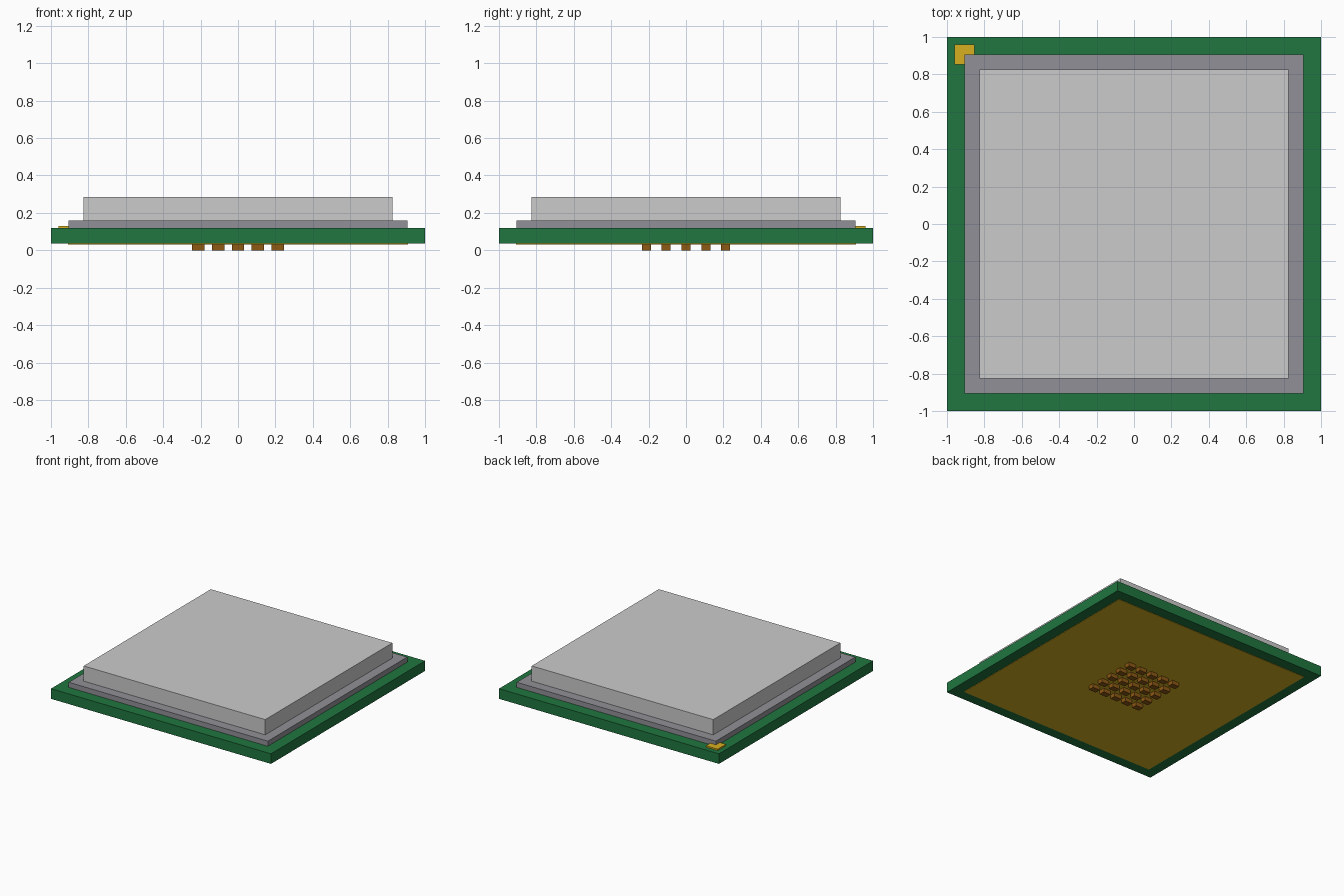
import bpy
import bmesh
from mathutils import Matrix, Vector

if "Cube" in bpy.data.objects:
    bpy.data.objects.remove(bpy.data.objects["Cube"])


def material(name, rgb):
    m = bpy.data.materials.new(name)
    m.diffuse_color = (*rgb, 1.0)
    m.use_nodes = True
    m.node_tree.nodes["Principled BSDF"].inputs["Base Color"].default_value = m.diffuse_color
    return m


def add_box(bm, x, y, z):
    """Add a box given (min, max) ranges on each axis."""
    size = Vector((x[1] - x[0], y[1] - y[0], z[1] - z[0]))
    mid = Vector((sum(x) / 2, sum(y) / 2, sum(z) / 2))
    bmesh.ops.create_cube(bm, size=1.0, matrix=Matrix.Translation(mid) @ Matrix.Diagonal((*size, 1.0)))


def make(name, boxes, mat=None):
    bm = bmesh.new()
    for b in boxes:
        add_box(bm, *b)
    mesh = bpy.data.meshes.new(name)
    bm.to_mesh(mesh)
    bm.free()
    if mat:
        mesh.materials.append(mat)
    obj = bpy.data.objects.new(name, mesh)
    bpy.context.collection.objects.link(obj)
    return obj


def square(h, z0, z1):
    return ((-h, h), (-h, h), (z0, z1))


green = material("board_green", (0.014, 0.18, 0.05))
gold = material("contact_gold", (0.68, 0.43, 0.014))
copper = material("copper", (0.27, 0.10, 0.007))

# Board and two-step metal lid
make("substrate", [square(1.0, 0.035, 0.118)], green)
make("lid_flange", [square(0.905, 0.118, 0.16)], material("flange_grey", (0.28, 0.28, 0.31)))
make("lid_top", [square(0.825, 0.16, 0.285)])

# Corner orientation marker, partly tucked under the lid
make("corner_marker", [((-0.96, -0.853), (0.853, 0.96), (0.116, 0.13))], gold)

# Underside contact plate
make("contact_plate", [square(0.91, 0.032, 0.04)], gold)

# Five by five grid of small blocks under the centre
pitch, hx, hy = 0.106, 0.033, 0.024
make("underside_blocks",
     [((i * pitch - hx, i * pitch + hx), (j * pitch - hy, j * pitch + hy), (0.0, 0.035))
      for i in range(-2, 3) for j in range(-2, 3)], copper)
